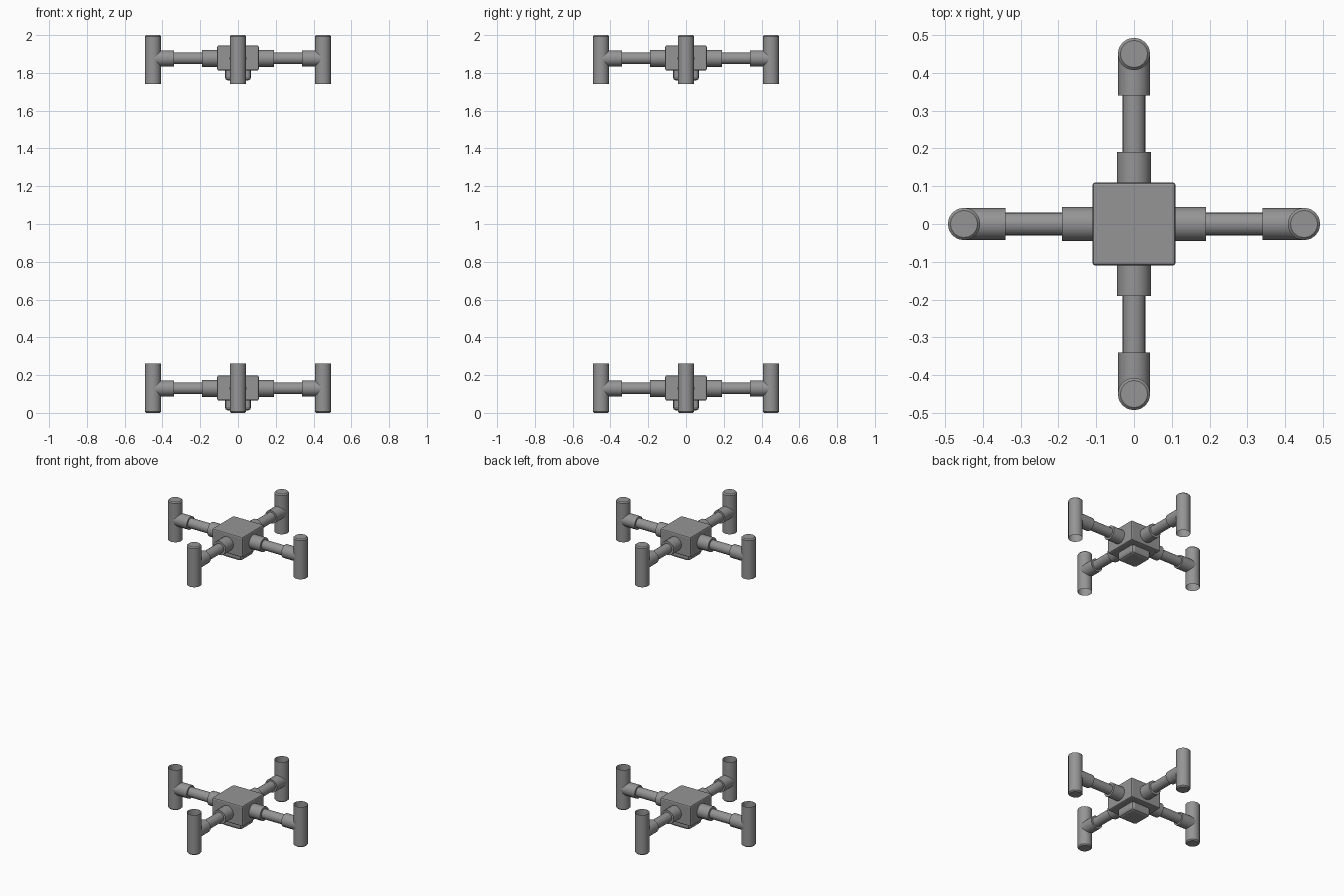
import bpy, bmesh
from math import pi, cos, sin
from mathutils import Matrix, Vector

cube = bpy.data.objects.get("Cube")
if cube:
    bpy.data.objects.remove(cube, do_unlink=True)

grey = bpy.data.materials.new("mid grey")
grey.use_nodes = True
colour = (0.3, 0.3, 0.3, 1)
grey.diffuse_color = colour
grey.node_tree.nodes["Principled BSDF"].inputs["Base Color"].default_value = colour

SIDES = 16


def finish(bm, name, smooth):
    mesh = bpy.data.meshes.new(name)
    bm.to_mesh(mesh)
    bm.free()
    obj = bpy.data.objects.new(name, mesh)
    bpy.context.collection.objects.link(obj)
    mesh.materials.append(grey)
    if smooth:
        bpy.ops.object.select_all(action='DESELECT')
        obj.select_set(True)
        bpy.context.view_layer.objects.active = obj
        bpy.ops.object.shade_smooth_by_angle(angle=pi / 6)
    return obj


def block(name, half, bottom, top, bevel):
    bm = bmesh.new()
    size = Matrix.Diagonal((2 * half, 2 * half, top - bottom, 1))
    bmesh.ops.create_cube(bm, size=1, matrix=Matrix.Translation((0, 0, (top + bottom) / 2)) @ size)
    bmesh.ops.bevel(bm, geom=bm.edges[:], offset=bevel, segments=2, profile=0.5, affect='EDGES')
    return finish(bm, name, False)


def tube(name, radius, start, end, angle, z):
    """Capped cylinder lying along the arm direction."""
    bm = bmesh.new()
    place = (Matrix.Rotation(angle, 4, 'Z') @ Matrix.Translation(((start + end) / 2, 0, 0))
             @ Matrix.Rotation(pi / 2, 4, 'Y'))
    bmesh.ops.create_cone(bm, cap_ends=True, segments=SIDES, radius1=radius, radius2=radius,
                          depth=end - start, matrix=Matrix.Translation((0, 0, z)) @ place)
    return finish(bm, name, True)


def post(name, centre, closed_z, open_z):
    """Upright shell with one bevelled closed end and one open end."""
    radius, bevel = 0.043, 0.007
    bm = bmesh.new()
    step = bevel if open_z > closed_z else -bevel
    rings = []
    for r, z in ((radius - bevel, closed_z), (radius, closed_z + step), (radius, open_z)):
        rings.append([bm.verts.new(centre + Vector((r * cos(2 * pi * i / SIDES),
                                                    r * sin(2 * pi * i / SIDES), z)))
                      for i in range(SIDES)])
    for low, high in zip(rings, rings[1:]):
        for i in range(SIDES):
            j = (i + 1) % SIDES
            face = (low[i], low[j], high[j], high[i])
            bm.faces.new(face if step > 0 else face[::-1])
    bm.faces.new(rings[0][::-1] if step > 0 else rings[0])
    return finish(bm, name, True)


# Two matching cross frames, their closed post ends facing apart
for level, axis, closed_z, open_z in (("lower", 0.13, 0, 0.262), ("upper", 1.877, 2, 1.742)):
    block(level + "_hub", 0.11, axis - 0.065, axis + 0.068, 0.008)
    block(level + "_hub_base", 0.07, axis - 0.117, axis - 0.05, 0.018)
    for k, side in enumerate(("left", "back", "right", "front")):
        angle = k * pi / 2
        tag = level + "_" + side
        tube(tag + "_collar", 0.045, 0.09, 0.19, angle, axis)
        tube(tag + "_rod", 0.031, 0.17, 0.36, angle, axis)
        tube(tag + "_socket", 0.042, 0.34, 0.45, angle, axis)
        post(tag + "_post", Vector((0.45 * cos(angle), 0.45 * sin(angle), 0)), closed_z, open_z)
